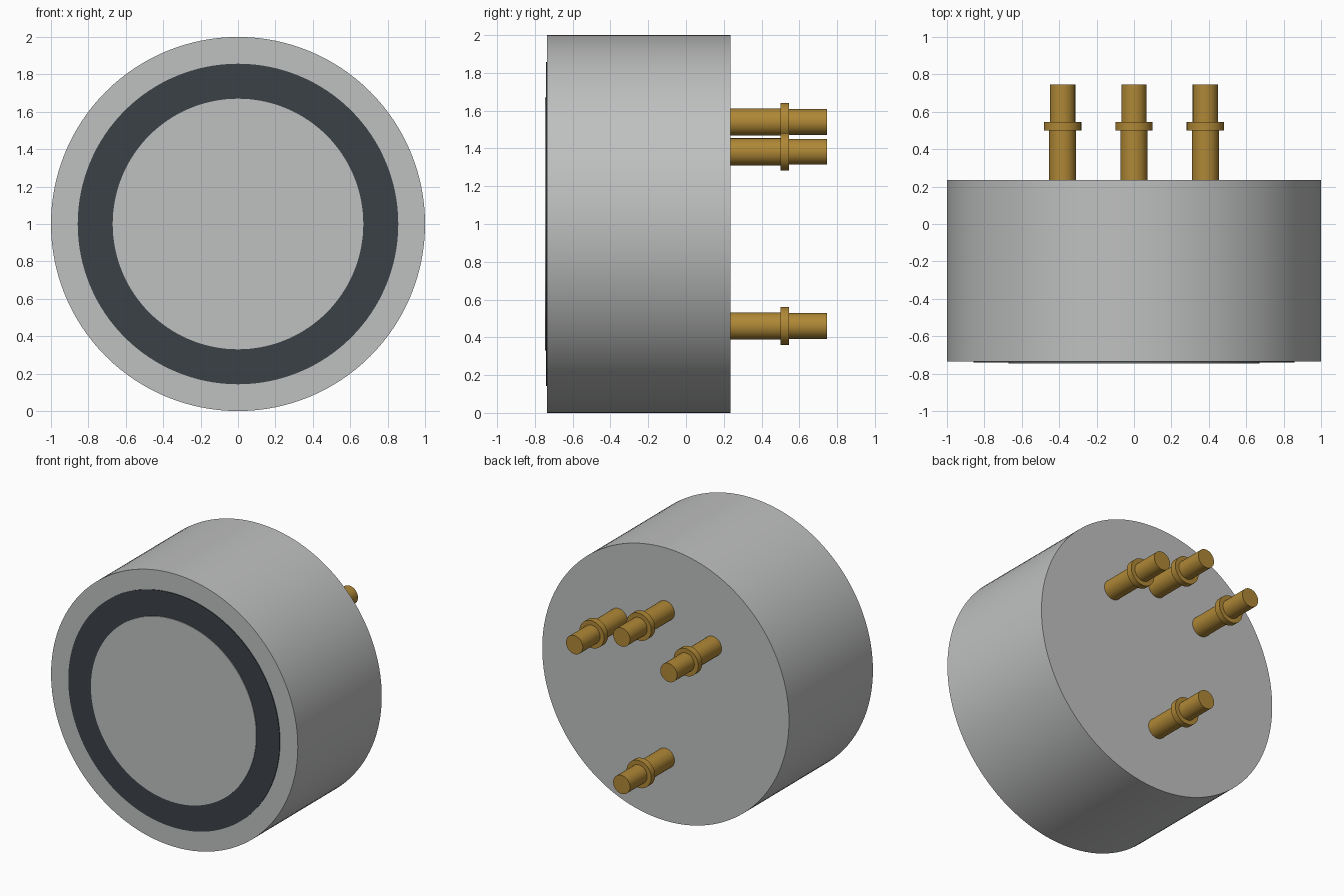
import bpy, math
from mathutils import Matrix

if "Cube" in bpy.data.objects:
    bpy.data.objects.remove(bpy.data.objects["Cube"], do_unlink=True)


def material(name, rgb):
    m = bpy.data.materials.new(name)
    m.use_nodes = True
    m.diffuse_color = (*rgb, 1)
    m.node_tree.nodes["Principled BSDF"].inputs["Base Color"].default_value = (*rgb, 1)
    return m


STEEL = material("grey_metal", (0.52, 0.53, 0.525))
DARK = material("dark_rubber", (0.044, 0.053, 0.063))
BRASS = material("brass", (0.43, 0.245, 0.037))


def lathe(name, profile, mat, x=0, z=1, sides=128, closed=False):
    """Revolve (radius, y) points about a y-directed axis through (x, z)."""
    n = len(profile)
    verts, faces = [], []
    for i in range(sides):
        a = math.tau * i / sides
        verts += [(r * math.cos(a), y, r * math.sin(a)) for r, y in profile]
    for i in range(sides):
        j = (i + 1) % sides
        for k in range(n if closed else n - 1):
            k2 = (k + 1) % n
            faces.append((i * n + k, i * n + k2, j * n + k2, j * n + k))
    if not closed:
        faces.append([i * n for i in reversed(range(sides))])
        faces.append([i * n + n - 1 for i in range(sides)])
    mesh = bpy.data.meshes.new(name)
    mesh.from_pydata(verts, [], faces)
    # Point every face outward
    import bmesh
    bm = bmesh.new()
    bm.from_mesh(mesh)
    bmesh.ops.recalc_face_normals(bm, faces=bm.faces)
    bm.to_mesh(mesh)
    bm.free()
    mesh.materials.append(mat)
    obj = bpy.data.objects.new(name, mesh)
    obj.matrix_world = Matrix.Translation((x, 0, z))
    bpy.context.collection.objects.link(obj)
    bpy.ops.object.select_all(action="DESELECT")
    obj.select_set(True)
    bpy.context.view_layer.objects.active = obj
    bpy.ops.object.shade_smooth_by_angle(angle=math.radians(30))
    return obj


BACK, FRONT = 0.236, -0.736

# Main drum housing
lathe("housing", [(1, FRONT), (1, BACK)], STEEL)

# Dark ring and raised sensing disc on the front
lathe("front_ring", [(0.857, FRONT), (0.857, -0.741), (0.66, -0.741), (0.66, FRONT)],
      DARK, closed=True)
lathe("front_disc", [(0.67, -0.746), (0.67, FRONT)], STEEL)

# Brass pins on the back, each with a collar
pin = [(0.072, BACK - 0.02), (0.072, 0.5), (0.1, 0.5), (0.1, 0.546),
       (0.068, 0.546), (0.068, 0.746)]
places = {"top_pin": (0, 1.54), "bottom_pin": (0, 0.46),
          "left_pin": (0.382, 1.382), "right_pin": (-0.382, 1.382)}
for name, (x, z) in places.items():
    lathe(name, pin, BRASS, x, z, sides=48)
